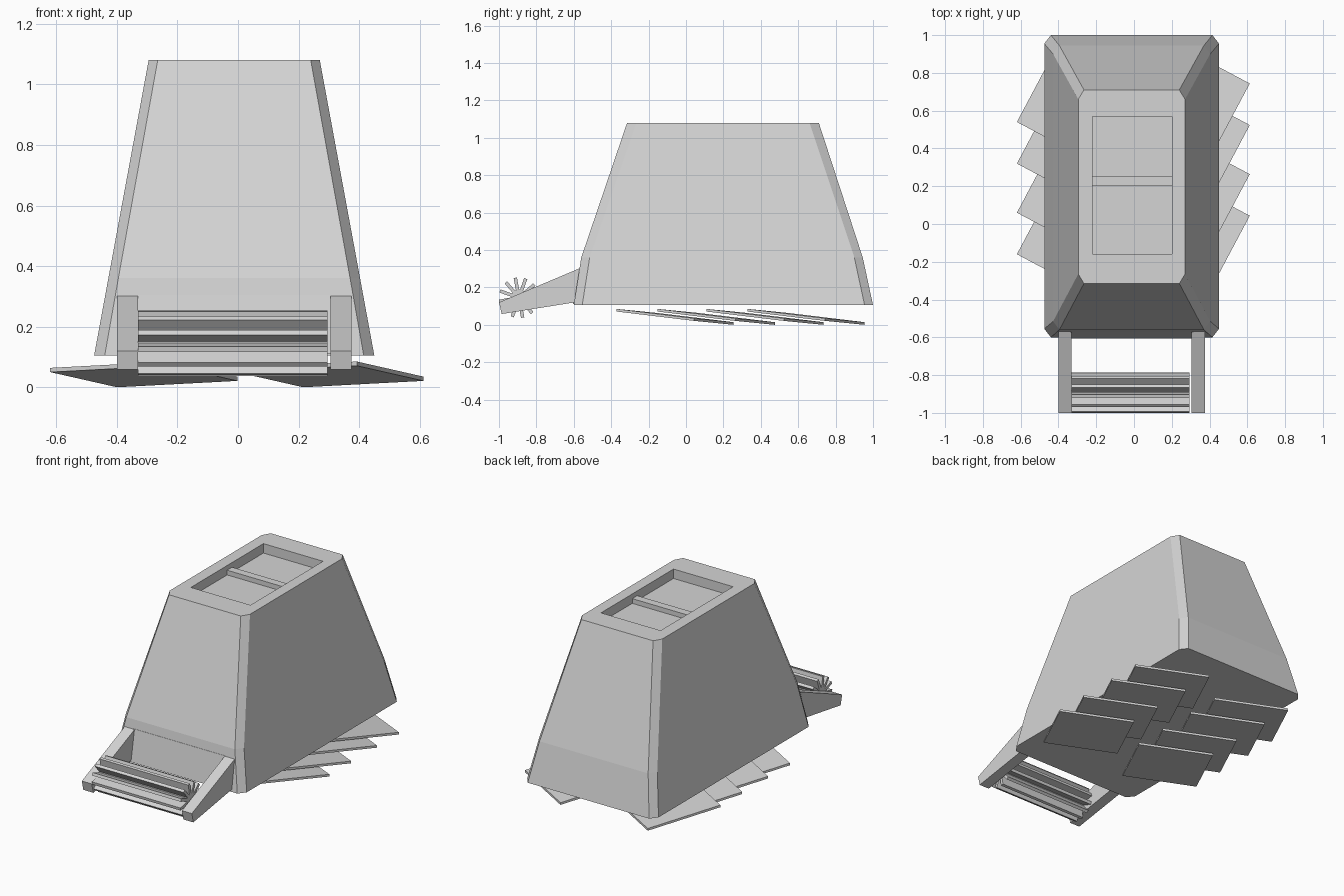
import bpy, bmesh, math
from mathutils import Vector

if "Cube" in bpy.data.objects:
    bpy.data.objects.remove(bpy.data.objects["Cube"])

grey = bpy.data.materials.new("light_grey")
grey.diffuse_color = (0.66, 0.66, 0.66, 1)
grey.use_nodes = True
grey.node_tree.nodes["Principled BSDF"].inputs["Base Color"].default_value = grey.diffuse_color


def finish(name, bm):
    bmesh.ops.recalc_face_normals(bm, faces=bm.faces)
    me = bpy.data.meshes.new(name)
    bm.to_mesh(me)
    bm.free()
    me.materials.append(grey)
    ob = bpy.data.objects.new(name, me)
    bpy.context.collection.objects.link(ob)
    return ob


def loft(name, rings):
    """Skin a list of closed point rings and cap both ends."""
    bm = bmesh.new()
    loops = [[bm.verts.new(p) for p in ring] for ring in rings]
    n = len(loops[0])
    for a, b in zip(loops, loops[1:]):
        for i in range(n):
            j = (i + 1) % n
            bm.faces.new((a[i], a[j], b[j], b[i]))
    bm.faces.new(loops[0][::-1])
    bm.faces.new(loops[-1])
    return finish(name, bm)


def box(name, x0, x1, y0, y1, z0, z1):
    return loft(name, [[(x0, y0, z), (x1, y0, z), (x1, y1, z), (x0, y1, z)]
                       for z in (z0, z1)])


def extrude_x(name, profile, x0, x1):
    return loft(name, [[(x, y, z) for y, z in profile] for x in (x0, x1)])


def chamfered(z, x0, x1, y0, y1, cx, cy):
    """Rectangle with cut corners at height z."""
    return [(x0 + cx, y0, z), (x1 - cx, y0, z), (x1, y0 + cy, z), (x1, y1 - cy, z),
            (x1 - cx, y1, z), (x0 + cx, y1, z), (x0, y1 - cy, z), (x0, y0 + cy, z)]


# Tapered hull with a sunken tray in its roof
loft("hull", [
    chamfered(0.105, -0.475, 0.45, -0.60, 1.00, 0.035, 0.045),
    chamfered(0.36, -0.428, 0.403, -0.56, 0.945, 0.033, 0.045),
    chamfered(1.08, -0.295, 0.27, -0.315, 0.71, 0.03, 0.05),
    chamfered(1.08, -0.22, 0.20, -0.16, 0.57, 0.001, 0.001),
    chamfered(1.02, -0.22, 0.20, -0.16, 0.57, 0.001, 0.001)])
box("tray_divider", -0.22, 0.20, 0.205, 0.255, 1.015, 1.05)

# Intake arms and the plate joining them to the hull
arm = [(-1.0, 0.12), (-0.985, 0.058), (-0.595, 0.12), (-0.55, 0.31)]
extrude_x("arm_left", arm, -0.40, -0.33)
extrude_x("arm_right", arm, 0.305, 0.375)
extrude_x("intake_back_plate",
          [(-0.605, 0.11), (-0.57, 0.305), (-0.54, 0.31), (-0.56, 0.11)], -0.34, 0.315)

# Bladed roller: star-shaped profile with narrow slats
cy, cz, count, hub, tip, half = -0.893, 0.145, 12, 0.042, 0.108, 0.009
star = []
for i in range(count):
    a = math.tau * (i + 0.35) / count
    for r, s in ((hub, -1), (tip, -1), (tip, 1), (hub, 1)):
        star.append((cy + r * math.cos(a) - s * half * math.sin(a),
                     cz + r * math.sin(a) + s * half * math.cos(a)))
extrude_x("roller", star, -0.33, 0.295)

# Overlapping tilted plates under the hull, two columns of four
turn = math.radians(28)
u = Vector((0.47 * math.sin(turn), 0.47 * math.cos(turn), -0.05))
v = Vector((0.45 * math.cos(turn), -0.45 * math.sin(turn), 0.021))
up = Vector((0, 0, 0.014))
for col, x in enumerate((-0.62, -0.005)):
    for row, y in enumerate((-0.16, 0.06, 0.32, 0.54)):
        c = Vector((x, y, 0.05))
        base = [c, c + v, c + u + v, c + u]
        loft(f"under_plate_{col}_{row}", [base, [p + up for p in base]])
